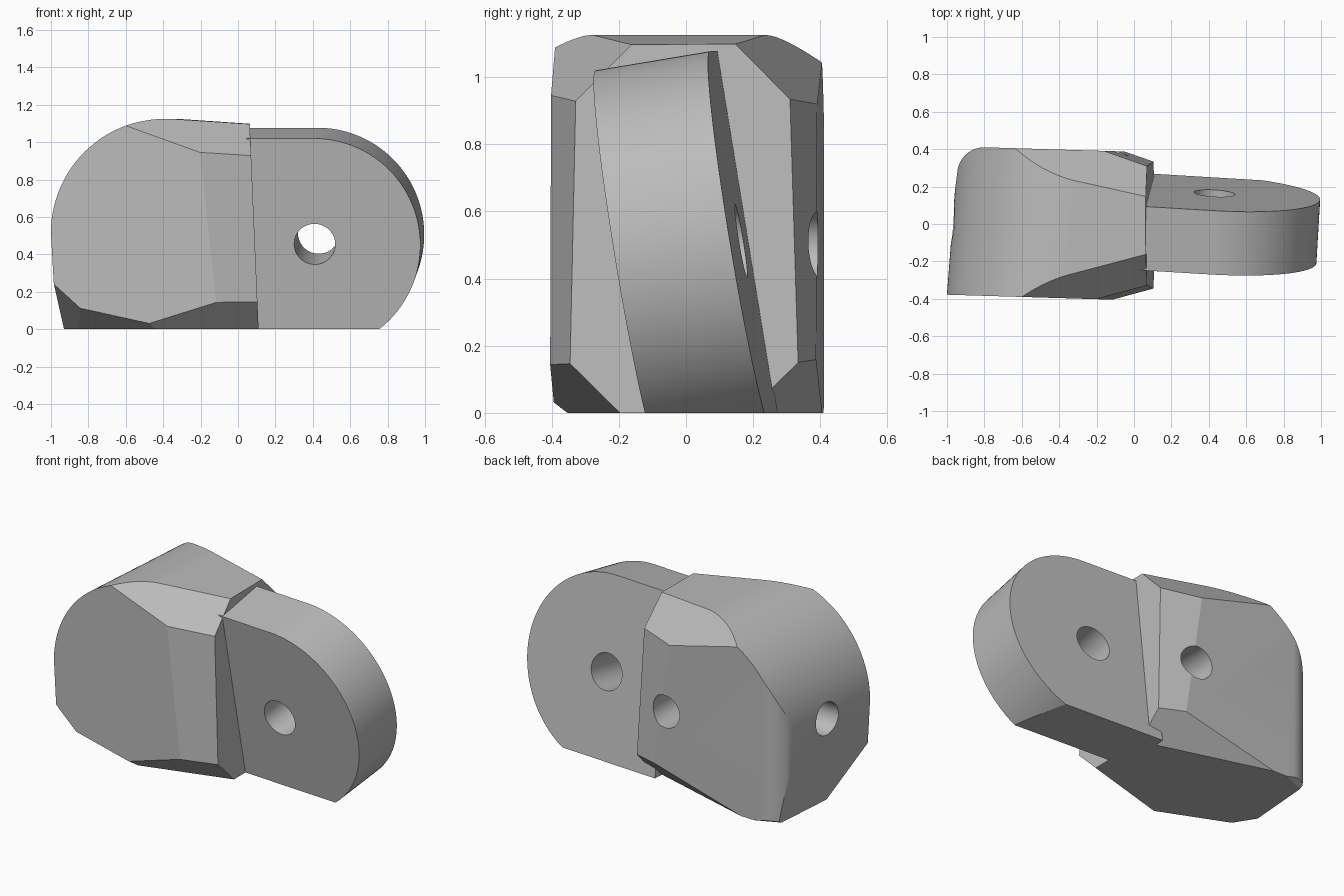
import bpy
import bmesh
from math import cos, sin, pi, radians
from mathutils import Vector

if "Cube" in bpy.data.objects:
    bpy.data.objects.remove(bpy.data.objects["Cube"], do_unlink=True)

GREY = (0.5, 0.5, 0.5, 1.0)
grey = bpy.data.materials.new("plain_grey")
grey.use_nodes = True
grey.diffuse_color = GREY
grey.node_tree.nodes["Principled BSDF"].inputs["Base Color"].default_value = GREY


def arc(cx, cz, r, start, end, steps):
    """Points along an arc, angles in degrees."""
    angles = [radians(start + (end - start) * i / steps) for i in range(steps + 1)]
    return [(cx + r * cos(a), cz + r * sin(a)) for a in angles]


def prism(front, offset):
    """Solid swept from a flat outline along an offset."""
    bm = bmesh.new()
    near = [bm.verts.new(p) for p in front]
    far = [bm.verts.new(Vector(p) + Vector(offset)) for p in front]
    bm.faces.new(near)
    bm.faces.new(far[::-1])
    n = len(near)
    for i in range(n):
        j = (i + 1) % n
        bm.faces.new((near[j], near[i], far[i], far[j]))
    return bm


def trim(bm, normal, limit):
    """Keep the side where normal . p <= limit and cap the cut."""
    n = Vector(normal)
    cut = bmesh.ops.bisect_plane(
        bm, geom=bm.verts[:] + bm.edges[:] + bm.faces[:], dist=1e-5,
        plane_co=n * (limit / n.length_squared), plane_no=n, clear_outer=True)
    edges = [e for e in cut["geom_cut"]
             if isinstance(e, bmesh.types.BMEdge) and len(e.link_faces) < 2]
    if edges:
        bmesh.ops.edgeloop_fill(bm, edges=edges)


def finish(bm, name):
    bmesh.ops.recalc_face_normals(bm, faces=bm.faces[:])
    mesh = bpy.data.meshes.new(name)
    bm.to_mesh(mesh)
    bm.free()
    obj = bpy.data.objects.new(name, mesh)
    mesh.materials.append(grey)
    bpy.context.collection.objects.link(obj)
    return obj


def activate(obj):
    bpy.ops.object.select_all(action="DESELECT")
    obj.select_set(True)
    bpy.context.view_layer.objects.active = obj


def drill(obj, start, end, radius):
    """Cut a round bore between two points."""
    a, b = Vector(start), Vector(end)
    bpy.ops.mesh.primitive_cylinder_add(
        vertices=48, radius=radius, depth=(b - a).length, location=(a + b) / 2,
        rotation=(b - a).to_track_quat("Z", "Y").to_euler())
    cutter = bpy.context.object
    cutter.hide_render = True
    cutter.data.materials.append(grey)
    mod = obj.modifiers.new("bore", "BOOLEAN")
    mod.operation = "DIFFERENCE"
    mod.solver = "EXACT"
    mod.object = cutter
    activate(obj)
    bpy.ops.object.modifier_apply(modifier=mod.name)
    bpy.data.objects.remove(cutter, do_unlink=True)


def smooth(obj, angle):
    activate(obj)
    bpy.ops.object.shade_smooth_by_angle(angle=radians(angle))


# Body: rounded outline swept front to back with a slight shear
SHEAR = 0.077
outline = [(0.3, 0), (-0.955, 0), (-0.985, 0.25)]
outline += arc(-0.39, 0.515, 0.61, 180, 88, 40) + [(0.3, 1.08)]
body_bm = prism([(x - SHEAR * 0.125, -0.5, z) for x, z in outline], (SHEAR, 1, 0))

# Flat sides, then chamfers around the joint end
for normal, limit in (
        ((1, 0, 0.043), 0.11),           # joint face
        ((-0.03, -1, 0), 0.408),         # front
        ((0.03, 1, 0), 0.386),           # back
        ((0.27, -1, 0.033), 0.378),      # front joint edge
        ((0.35, 1, 0.046), 0.377),       # back joint edge
        ((0.33, -1, 1), 1.28),           # top front
        ((0.29, 1, 1), 1.264),           # top back
        ((0.284, -1, -1), 0.228),        # bottom front
        ((0.29, 1, -1), 0.214),          # bottom back
        ((-0.426, -1, -1.8), 0.54),      # bottom front, outer end
        ((-1.6, -1, -1.72), 1.539),      # outer bottom corner
        ((-0.426, 1, -1.8), 0.73)):      # bottom back, outer end
    trim(body_bm, normal, limit)

# Rounded upright edge at the back of the outer end
for i in range(1, 12):
    a = pi / 2 + pi / 2 * i / 12
    n = (cos(a), sin(a), 0)
    trim(body_bm, n, n[0] * -0.8 + n[1] * 0.265 + 0.145)

body = finish(body_bm, "body")
drill(body, (-0.13, 0.6, 0.5), (-0.13, -0.08, 0.5), 0.1)
drill(body, (-1.2, 0, 0.53), (-0.13, 0, 0.53), 0.1)
smooth(body, 14)

# Tab: round-ended plate leaning towards the front
def tab_front(x, z):
    return (x, -0.077 - 0.06 * x - 0.165 * z, z)


THICKNESS = Vector((0.0205, 0.341, 0.057))
tab_outline = [(0, -0.1), (0.037, 1.02)] + arc(0.405, 0.45, 0.57, 90, -74, 64)
tab_bm = prism([tab_front(x, z) for x, z in tab_outline], THICKNESS)
trim(tab_bm, (0, 0, -1), 0)
tab = finish(tab_bm, "tab")
hole = Vector(tab_front(0.41, 0.455))
drill(tab, hole - THICKNESS, hole + THICKNESS * 2, 0.11)
smooth(tab, 20)
